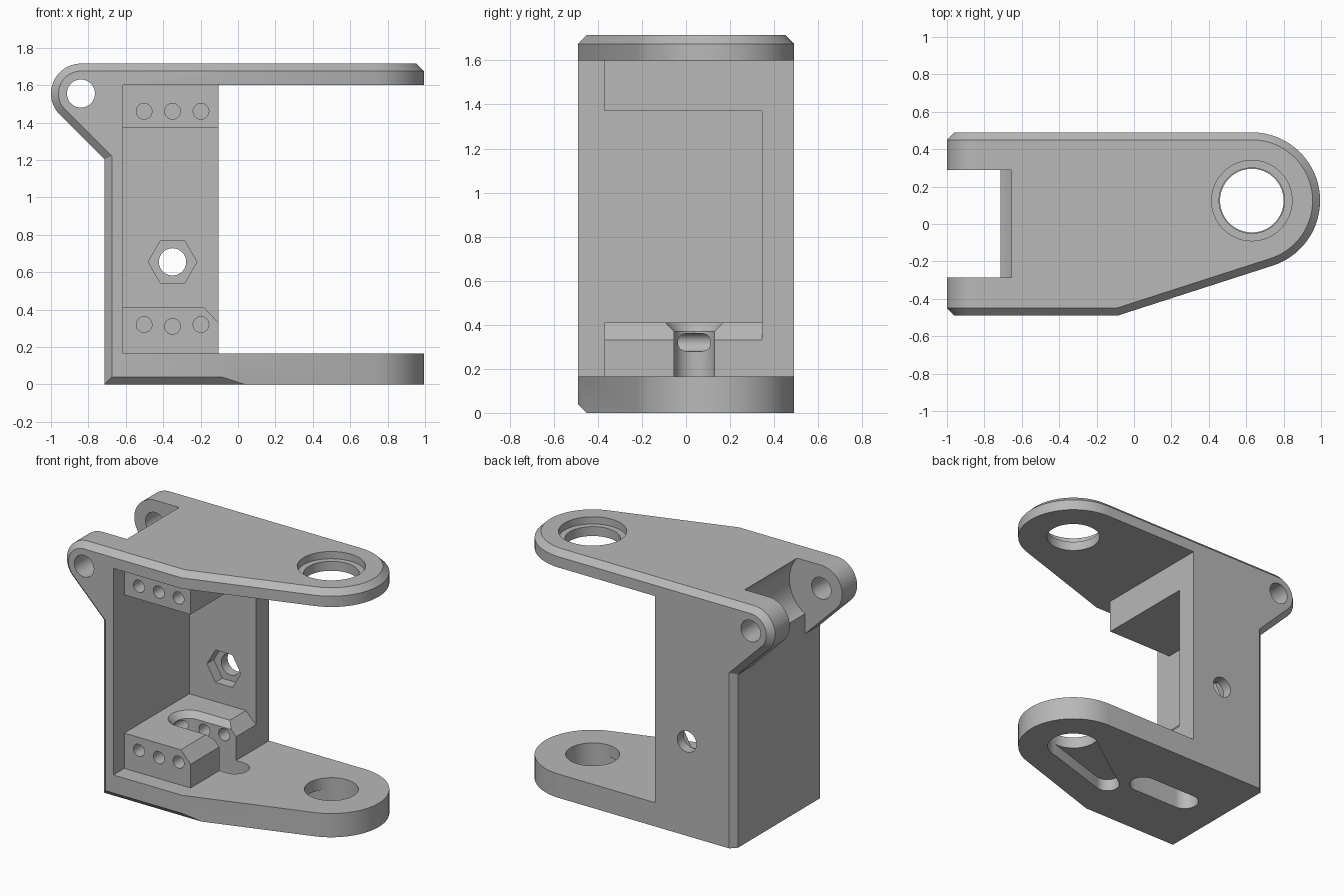
import bpy, bmesh
from math import cos, sin, acos, atan2, hypot, radians, pi
from mathutils import Vector

cube = bpy.data.objects.get("Cube")
if cube:
    bpy.data.objects.remove(cube, do_unlink=True)

grey = bpy.data.materials.new("plain grey")
grey.use_nodes = True
COLOUR = (0.48, 0.48, 0.48, 1)
grey.diffuse_color = COLOUR
grey.node_tree.nodes["Principled BSDF"].inputs["Base Color"].default_value = COLOUR


# ---- helpers ----
def arc(c, r, a0, a1, n):
    return [(c[0] + r * cos(a0 + (a1 - a0) * i / n),
             c[1] + r * sin(a0 + (a1 - a0) * i / n)) for i in range(n + 1)]


def circle(c, r, n=64):
    return arc(c, r, 0, 2 * pi, n)[:-1]


def capsule(c1, r1, c2, r2, n=24):
    """Outline round two circles joined by their tangents."""
    dx, dy = c2[0] - c1[0], c2[1] - c1[1]
    t, p = atan2(dy, dx), acos((r1 - r2) / hypot(dx, dy))
    return arc(c2, r2, t - p, t + p, n) + arc(c1, r1, t + p, t + 2 * pi - p, n)


def inset(pts, dist):
    """Mitred inward offset of a counter-clockwise outline."""
    out = []
    for i, p in enumerate(pts):
        a, b, c = Vector(pts[i - 1]), Vector(p), Vector(pts[(i + 1) % len(pts)])
        d0, d1 = (b - a).normalized(), (c - b).normalized()
        n0, n1 = Vector((-d0.y, d0.x)), Vector((-d1.y, d1.x))
        out.append(tuple(b + (n0 + n1) * dist / (1 + n0.dot(n1))))
    return out


def loft(name, axis, rings):
    """Solid through outlines, each given as (position on axis, points)."""
    bm = bmesh.new()
    loops = []
    for d, pts in rings:
        loops.append([bm.verts.new((u, d, v) if axis == "y" else (u, v, d)) for u, v in pts])
    for lo, hi in zip(loops, loops[1:]):
        for i in range(len(lo)):
            j = (i + 1) % len(lo)
            bm.faces.new((lo[i], lo[j], hi[j], hi[i]))
    bm.faces.new(loops[0])
    bm.faces.new(loops[-1])
    bmesh.ops.recalc_face_normals(bm, faces=bm.faces)
    me = bpy.data.meshes.new(name)
    bm.to_mesh(me)
    bm.free()
    me.materials.append(grey)
    ob = bpy.data.objects.new(name, me)
    bpy.context.collection.objects.link(ob)
    return ob


def prism(name, axis, pts, a, b):
    return loft(name, axis, [(a, pts), (b, pts)])


def rect(u0, u1, v0, v1):
    return [(u0, v0), (u1, v0), (u1, v1), (u0, v1)]


def combine(body, tool, operation):
    mod = body.modifiers.new(tool.name, "BOOLEAN")
    mod.object, mod.operation, mod.solver = tool, operation, "EXACT"
    bpy.context.view_layer.objects.active = body
    bpy.ops.object.modifier_apply(modifier=mod.name)
    bpy.data.objects.remove(tool, do_unlink=True)


HALF, TOP, CH = 0.49, 1.715, 0.04
OUTER, INNER, EDGE, BACK = -0.715, -0.615, -0.105, 0.345
FLOOR, CEILING = 0.165, 1.6
PIN, EYE = (-0.84, 1.555), (0.63, 0.125)

# Side outline with hinge ears; the lower back edge stays square
side = [(OUTER, 0), (1.2, 0), (1.2, TOP)] + arc(PIN, 0.16, pi / 2, pi * 1.25, 30)
side.append((OUTER, 1.204))
small = inset(side, CH)
back = [(u, 0 if v < 0.1 else v) for u, v in small]
bracket = loft("bracket_body", "y", [(-HALF, small), (-HALF + CH, side),
                                     (HALF - CH, side), (HALF, back)])

# Plan outline: round nose and one slanted edge, chamfered at the top
plan = arc(EYE, 0.365, radians(-72.1), pi / 2, 40)
plan += [(-1.2, 0.55), (-1.2, -0.623), (-0.5, -0.623)]
combine(bracket, loft("plan_shape", "z", [(-0.1, plan), (TOP - CH, plan),
                                          (TOP, inset(plan, CH))]), "INTERSECT")

# Inner space between the arms, leaving side and back walls
space = [(INNER, -1), (2, -1), (2, 1), (EDGE, 1), (EDGE, BACK), (INNER, BACK)]
combine(bracket, prism("inner_space", "z", space, FLOOR, CEILING), "DIFFERENCE")

# Mounting blocks in the corners
upper = rect(INNER - 0.03, EDGE, 1.37, CEILING + 0.03)
lower = [(INNER - 0.03, FLOOR - 0.03), (EDGE, FLOOR - 0.03), (EDGE, 0.33),
         (EDGE - 0.075, 0.41), (INNER - 0.03, 0.41)]
for name, pts in (("upper_block", upper), ("lower_block", lower)):
    combine(bracket, prism(name, "y", pts, -0.37, BACK + 0.03), "UNION")

# Hinge gap between the ears, its round relief and the pin hole
cuts = [
    prism("hinge_gap", "y", rect(-2, OUTER, 1.1, 2), -0.285, 0.29),
    prism("hinge_relief", "y", circle(PIN, 0.245), -0.285, 0.29),
    prism("pin_hole", "y", circle(PIN, 0.075, 40), -1, 1),
]

# Pivot holes, counterbore and the tapered arm recess underneath
cuts += [
    prism("upper_pivot_hole", "z", circle(EYE, 0.175), 1.5, 2),
    prism("counterbore", "z", circle(EYE, 0.215), TOP - 0.05, 2),
    prism("lower_pivot_hole", "z", circle(EYE, 0.17), -0.2, 0.3),
    prism("arm_recess", "z", capsule(EYE, 0.165, (0.13, -0.12), 0.08), -0.2, 0.085),
]

# Cable slot through the lower block and floor, with a flared top
s0, s1 = (-0.405, 0.0375), (-0.05, 0.0375)
cuts += [
    prism("cable_slot", "z", capsule(s0, 0.0925, s1, 0.0925), -0.2, 0.6),
    loft("slot_flare", "z", [(0.37, capsule(s0, 0.0925, s1, 0.0925)),
                             (0.42, capsule(s0, 0.14, s1, 0.14))]),
]

# Nut pocket and bolt hole in the back wall
bolt = (-0.35, 0.655)
cuts += [
    prism("nut_pocket", "y", circle(bolt, 0.13, 6), 0.2, 0.42),
    prism("bolt_hole", "y", circle(bolt, 0.073, 40), 0.2, 1),
]

# Rows of screw holes in both blocks
for z, drop in ((1.46, 0), (0.32, 0.01)):
    for i in (-1, 0, 1):
        c = (-0.35 + 0.152 * i, z - (drop if i == 0 else 0))
        cuts.append(prism("screw_hole", "y", circle(c, 0.042, 32), -0.45, 0.3))

for cut in cuts:
    combine(bracket, cut, "DIFFERENCE")

bpy.ops.object.select_all(action="DESELECT")
bracket.select_set(True)
bpy.context.view_layer.objects.active = bracket
bpy.ops.object.shade_smooth_by_angle(angle=radians(25))
